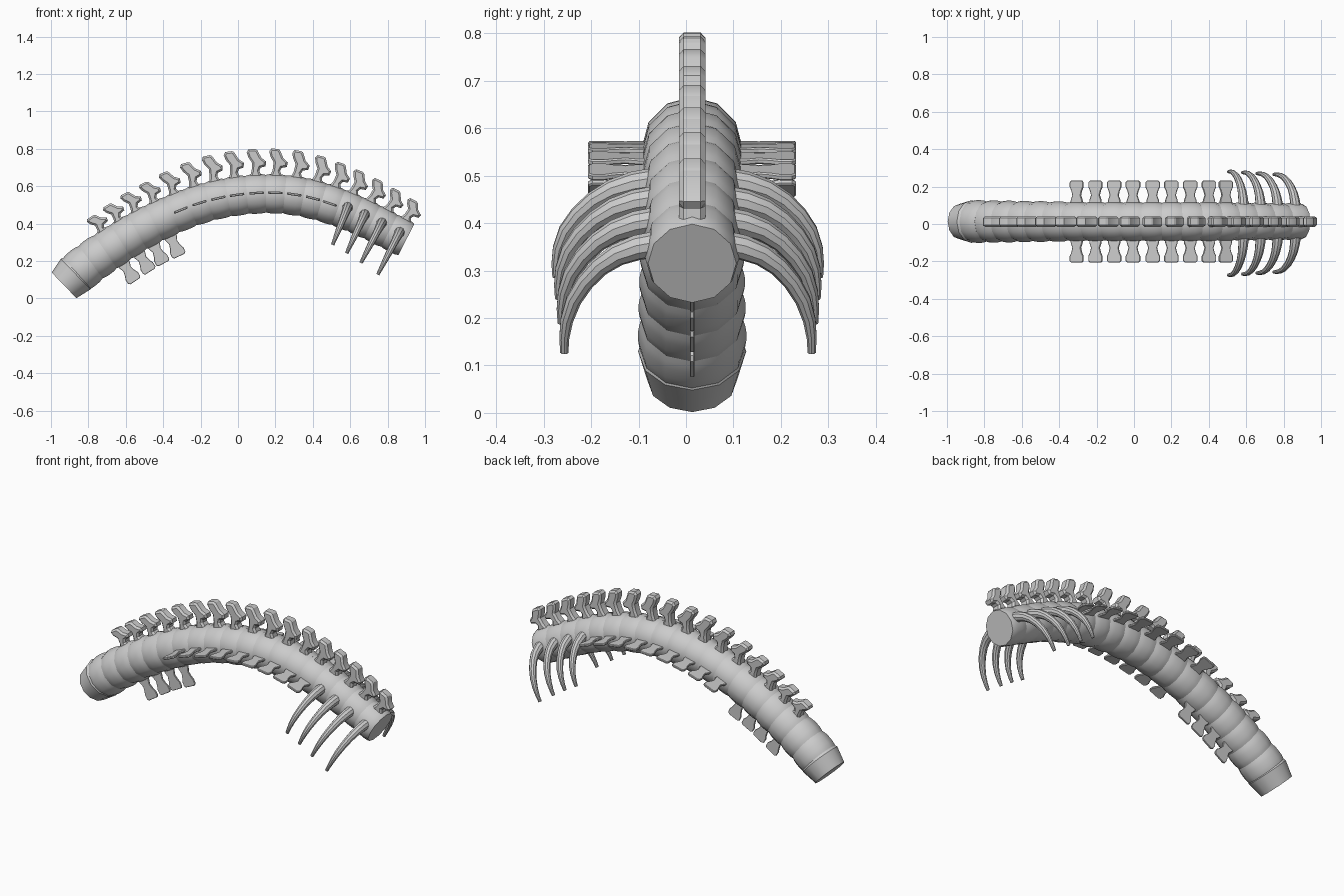
import bpy, bmesh, math
from mathutils import Vector, Matrix

if "Cube" in bpy.data.objects:
    bpy.data.objects.remove(bpy.data.objects["Cube"])

YC = 0.013                       # mid-plane of the body
Y = Vector((0, 1, 0))
# vertebra centres (x, z) from tail to head end
C = [(-.83, .165), (-.75, .222), (-.67, .275), (-.585, .33), (-.5, .38), (-.405, .425),
     (-.305, .47), (-.205, .507), (-.105, .533), (-.005, .551), (.1, .561), (.2, .562),
     (.3, .553), (.4, .533), (.49, .505), (.58, .472), (.67, .433), (.76, .388), (.855, .337)]
C = [Vector((x, YC, z)) for x, z in C]
TAIL, HEAD = Vector((-.93, YC, .07)), Vector((.90, YC, .315))
ends = [Vector((-.868, YC, .13))] + [(a + b) / 2 for a, b in zip(C, C[1:])] + [HEAD]


def frame(i):
    """Centre, forward and up directions of vertebra i."""
    t = (ends[i + 1] - ends[i]).normalized()
    return C[i], t, Vector((-t.z, 0, t.x))


def finish(name, bm, angle=35):
    bmesh.ops.recalc_face_normals(bm, faces=bm.faces)
    me = bpy.data.meshes.new(name)
    bm.to_mesh(me)
    bm.free()
    ob = bpy.data.objects.new(name, me)
    bpy.context.collection.objects.link(ob)
    bpy.ops.object.select_all(action='DESELECT')
    ob.select_set(True)
    bpy.context.view_layer.objects.active = ob
    bpy.ops.object.shade_smooth_by_angle(angle=math.radians(angle))
    return ob


def tube(name, rings, sides=12):
    """Loft through (centre, side axis, up axis, radius) rings and cap the ends."""
    bm = bmesh.new()
    loops = []
    for c, u, v, r in rings:
        loops.append([bm.verts.new(c + (u * math.cos(a) + v * math.sin(a)) * r)
                      for a in (2 * math.pi * k / sides for k in range(sides))])
    for p, q in zip(loops, loops[1:]):
        for k in range(sides):
            j = (k + 1) % sides
            bm.faces.new((p[k], p[j], q[j], q[k]))
    bm.faces.new(loops[0])
    bm.faces.new(loops[-1])
    return finish(name, bm)


def plate(name, pts, o, a, b, thick, bevel):
    """Bevelled slab with a profile in the plane of axes a and b."""
    n = a.cross(b).normalized() * thick
    bm = bmesh.new()
    f = bm.faces.new([bm.verts.new(o + a * x + b * y - n / 2) for x, y in pts])
    ext = bmesh.ops.extrude_face_region(bm, geom=[f])
    bmesh.ops.translate(bm, vec=n, verts=[g for g in ext['geom'] if isinstance(g, bmesh.types.BMVert)])
    bmesh.ops.recalc_face_normals(bm, faces=bm.faces)
    rim = [e for e in bm.edges if abs((e.verts[0].co - e.verts[1].co).normalized().dot(n)) < thick * .1]
    bmesh.ops.bevel(bm, geom=rim, offset=bevel, segments=1, affect='EDGES')
    return finish(name, bm, 30)


def lerp(a, b, f):
    return a + (b - a) * f


# tapered tail stump
t = (ends[0] - TAIL).normalized()
n = Vector((-t.z, 0, t.x))
tube("tail_end", [(TAIL, Y, n, .095), (ends[0], Y, n, .114), (ends[0] + t * .02, Y, n, .105)])

# barrel-shaped vertebral bodies
for i in range(len(C)):
    _, t, n = frame(i)
    r = lerp(.114, .106, min(1, i / 6)) if i < 14 else lerp(.106, .1, (i - 13) / 5)
    rings = []
    for f, s in ((-.06, .93), (.15, .98), (.35, 1), (.65, 1), (.85, .98), (1.06, .93)):
        if i == len(C) - 1 and f > 1:
            f = 1
        rings.append((lerp(ends[i], ends[i + 1], f), Y, n, r * s))
    tube(f"vertebra_{i + 1}", rings)

# hatchet-shaped spines along the back
SPINE = [(-.035, .08), (.035, .08), (.02, .12), (.028, .137), (.055, .143), (.06, .168), (.035, .19),
         (.015, .232), (.005, .238), (-.032, .238), (-.042, .222), (-.034, .195), (-.016, .165), (-.02, .125)]
for i in range(2, len(C)):
    o, t, n = frame(i)
    x = o.x
    s = lerp(1, .72, min(1, max(0, (-.1 - x) / .55))) if x < 0 else lerp(1, .78, max(0, (x - .3) / .55))
    pts = [(a, .1 + (b - .1) * s) for a, b in SPINE]
    plate(f"spine_{i - 1}", pts, o, t, n, .056, .01)

# flat paddles: single ones under the tail, paired ones at mid-body
half = [(.08, .036), (.115, .033), (.14, .024), (.165, .03), (.185, .039), (.21, .039), (.219, .03)]
PADDLE = [(w, d) for d, w in half] + [(-w, d) for d, w in reversed(half)]
for i in range(2, 6):
    o, t, n = frame(i)
    plate(f"under_paddle_{i - 1}", PADDLE, o, t, -n, .01, .002)
for i in range(6, 15):
    o, t, n = frame(i)
    for side, s in (("left", -1), ("right", 1)):
        plate(f"{side}_paddle_{i - 5}", PADDLE, o + n * .003, t, Y * s, .013, .003)

# curved tapering ribs at the head end
RIB = [(.07, .02, .028), (.11, .012, .027), (.15, -.004, .024), (.185, -.03, .021), (.215, -.065, .019),
       (.238, -.105, .017), (.252, -.15, .014), (.257, -.19, .011), (.257, -.222, .009)]
for k, i in enumerate(range(15, 19)):
    o, t, n = frame(i)
    drop = lerp(.9, 1.06, k / 3)
    wide = lerp(1.04, .98, k / 3)
    for side, s, w in (("left", -1, 1.07), ("right", 1, 1.0)):
        pts = [o + Y * s * y * wide * w + n * z * drop for y, z, _ in RIB]
        rings = []
        for j, p in enumerate(pts):
            d = (pts[min(j + 1, 8)] - pts[max(j - 1, 0)]).normalized()
            rings.append((p, t, d.cross(t), RIB[j][2]))
        tube(f"{side}_rib_{k + 1}", rings, 10)
